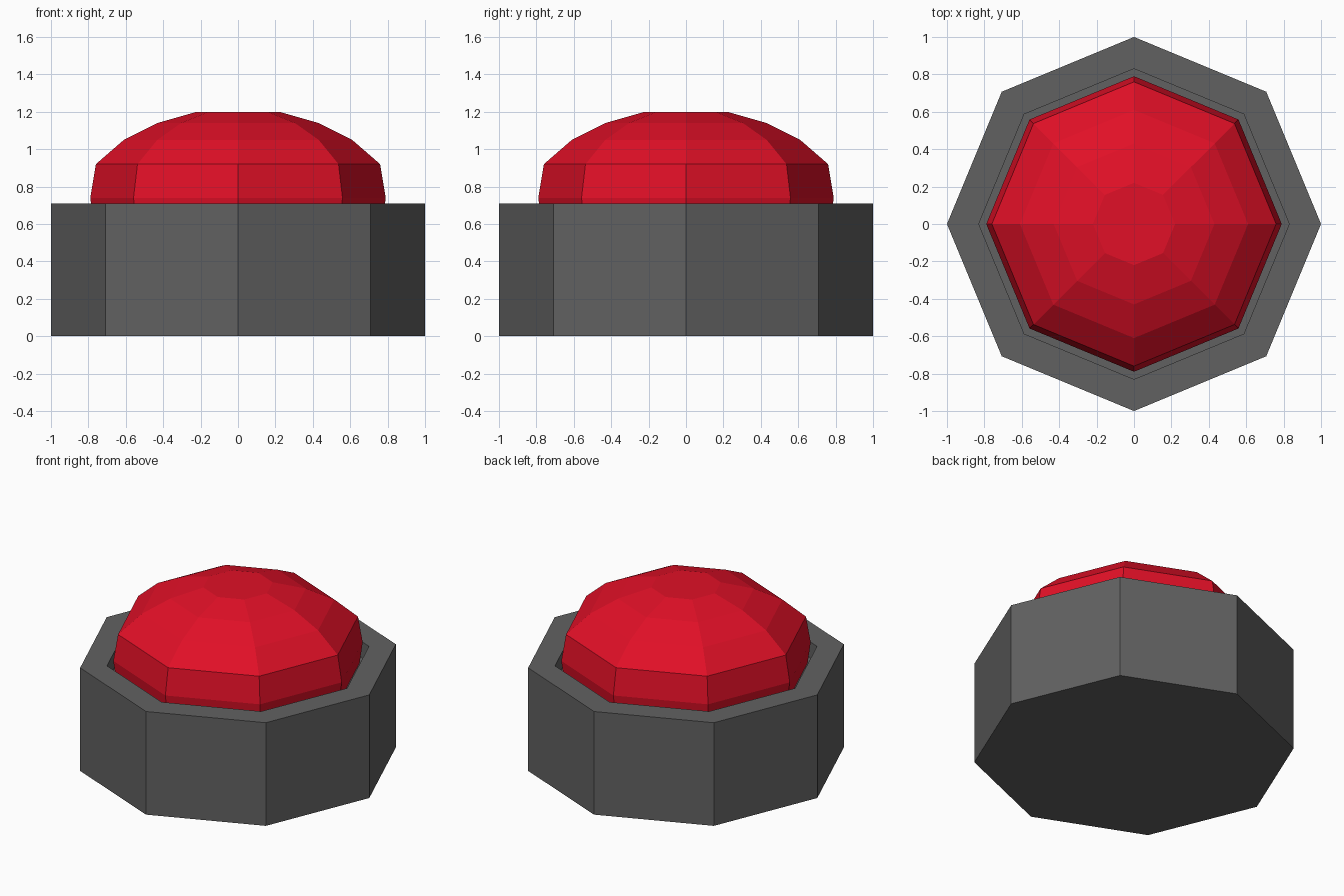
import bpy, bmesh
from math import sin, cos, pi

cube = bpy.data.objects.get("Cube")
if cube:
    bpy.data.objects.remove(cube, do_unlink=True)

SIDES = 8


def material(name, color):
    mat = bpy.data.materials.new(name)
    mat.use_nodes = True
    mat.diffuse_color = color
    mat.node_tree.nodes["Principled BSDF"].inputs["Base Color"].default_value = color
    return mat


def lathe(name, profile, mat):
    """Spin a (radius, height) profile into a closed, flat-faced octagonal solid."""
    bm = bmesh.new()
    rings = [[bm.verts.new((r * cos(2 * pi * i / SIDES), r * sin(2 * pi * i / SIDES), z))
              for i in range(SIDES)] for r, z in profile]
    for low, high in zip(rings, rings[1:]):
        for i in range(SIDES):
            j = (i + 1) % SIDES
            bm.faces.new((low[i], low[j], high[j], high[i]))
    bm.faces.new(rings[0][::-1])
    bm.faces.new(rings[-1])
    bmesh.ops.recalc_face_normals(bm, faces=bm.faces)
    mesh = bpy.data.meshes.new(name)
    bm.to_mesh(mesh)
    bm.free()
    mesh.materials.append(mat)
    obj = bpy.data.objects.new(name, mesh)
    bpy.context.collection.objects.link(obj)
    return obj


grey = material("housing grey", (0.12, 0.12, 0.12, 1))
red = material("button red", (0.75, 0.005, 0.02, 1))

# Housing with a recessed well
lathe("housing", [(1, 0), (1, 0.71), (0.83, 0.71), (0.83, 0.6)], grey)

# Domed push button, narrowing slightly where it enters the well
lathe("push_button", [(0.77, 0.6), (0.79, 0.74), (0.76, 0.92), (0.61, 1.05),
                      (0.43, 1.14), (0.22, 1.2)], red)
